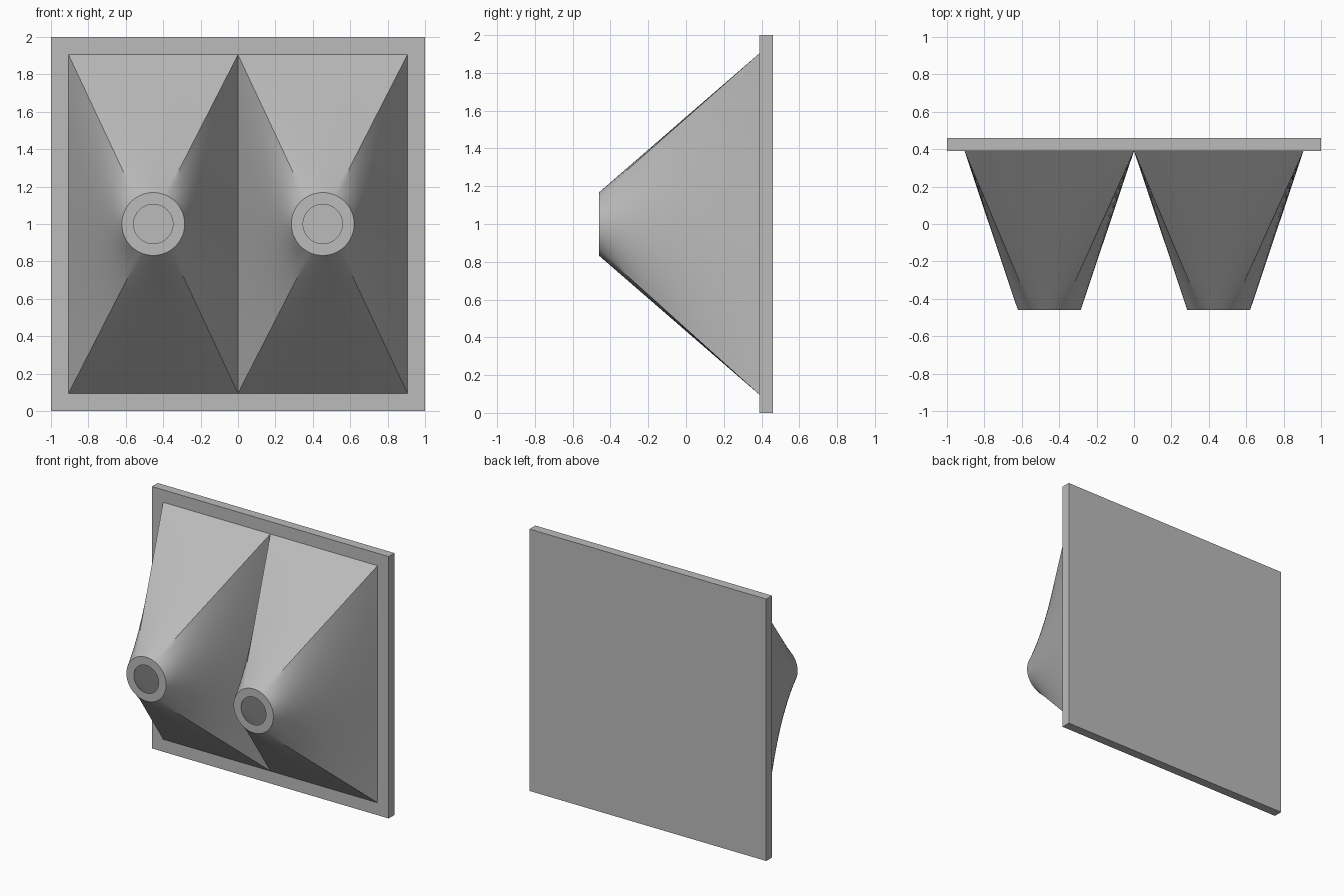
import bpy, bmesh, math
from mathutils import Vector

cube = bpy.data.objects.get("Cube")
if cube:
    bpy.data.objects.remove(cube)

GREY = (0.5, 0.5, 0.5, 1)
grey = bpy.data.materials.new("plain grey")
grey.use_nodes = True
grey.diffuse_color = GREY
grey.node_tree.nodes["Principled BSDF"].inputs["Base Color"].default_value = GREY

HALF_W, HALF_H = 0.453, 0.905     # mouth of each horn
BACK, FRONT = 0.39, -0.46
PER_SIDE, STEPS = 20, 16
TWIST = math.radians(5)


def finish(bm, name):
    mesh = bpy.data.meshes.new(name)
    bm.to_mesh(mesh)
    bm.free()
    mesh.materials.append(grey)
    obj = bpy.data.objects.new(name, mesh)
    bpy.context.collection.objects.link(obj)
    return obj


def loft_rings(bm, cx, half_w, half_h, radius):
    """Rings of vertices blending a rectangle into a circle."""
    a = math.radians(61)
    angles = [a, math.pi - a, math.pi + a, 2 * math.pi - a, 2 * math.pi + a]
    corners = [(1, 1), (-1, 1), (-1, -1), (1, -1), (1, 1)]
    pairs = []
    for side in range(4):
        p, q = (Vector((u * half_w, v * half_h)) for u, v in corners[side:side + 2])
        for i in range(PER_SIDE):
            t = i / PER_SIDE
            ang = angles[side] + (angles[side + 1] - angles[side]) * t + TWIST
            tip = Vector((math.cos(ang), math.sin(ang))) * radius
            pairs.append((p.lerp(q, t), tip))
    rings = []
    for k in range(STEPS + 1):
        s = k / STEPS
        points = [base.lerp(tip, s) for base, tip in pairs]
        rings.append([bm.verts.new((cx + p.x, BACK + (FRONT - BACK) * s, 1 + p.y))
                      for p in points])
    return rings


def bridge(bm, ring_a, ring_b):
    n = len(ring_a)
    for i in range(n):
        j = (i + 1) % n
        bm.faces.new((ring_a[i], ring_a[j], ring_b[j], ring_b[i]))


def horn(name, cx):
    bm = bmesh.new()
    wall = 0.063
    outer = loft_rings(bm, cx, HALF_W, HALF_H, 0.168)
    inner = loft_rings(bm, cx, HALF_W - wall, HALF_H - wall, 0.168 - wall)
    loop = outer + inner[::-1]
    for a, b in zip(loop, loop[1:] + loop[:1]):
        bridge(bm, a, b)
    bmesh.ops.recalc_face_normals(bm, faces=bm.faces[:])
    obj = finish(bm, name)
    bpy.ops.object.select_all(action='DESELECT')
    obj.select_set(True)
    bpy.context.view_layer.objects.active = obj
    bpy.ops.object.shade_smooth_by_angle(angle=math.radians(30))


# Square backing plate
bm = bmesh.new()
bmesh.ops.create_cube(bm, size=1)
bmesh.ops.scale(bm, vec=(2, 0.46 - BACK, 2), verts=bm.verts)
bmesh.ops.translate(bm, vec=(0, (0.46 + BACK) / 2, 1), verts=bm.verts)
finish(bm, "back_plate")

# Pair of hollow horns
horn("left_horn", HALF_W)
horn("right_horn", -HALF_W)
